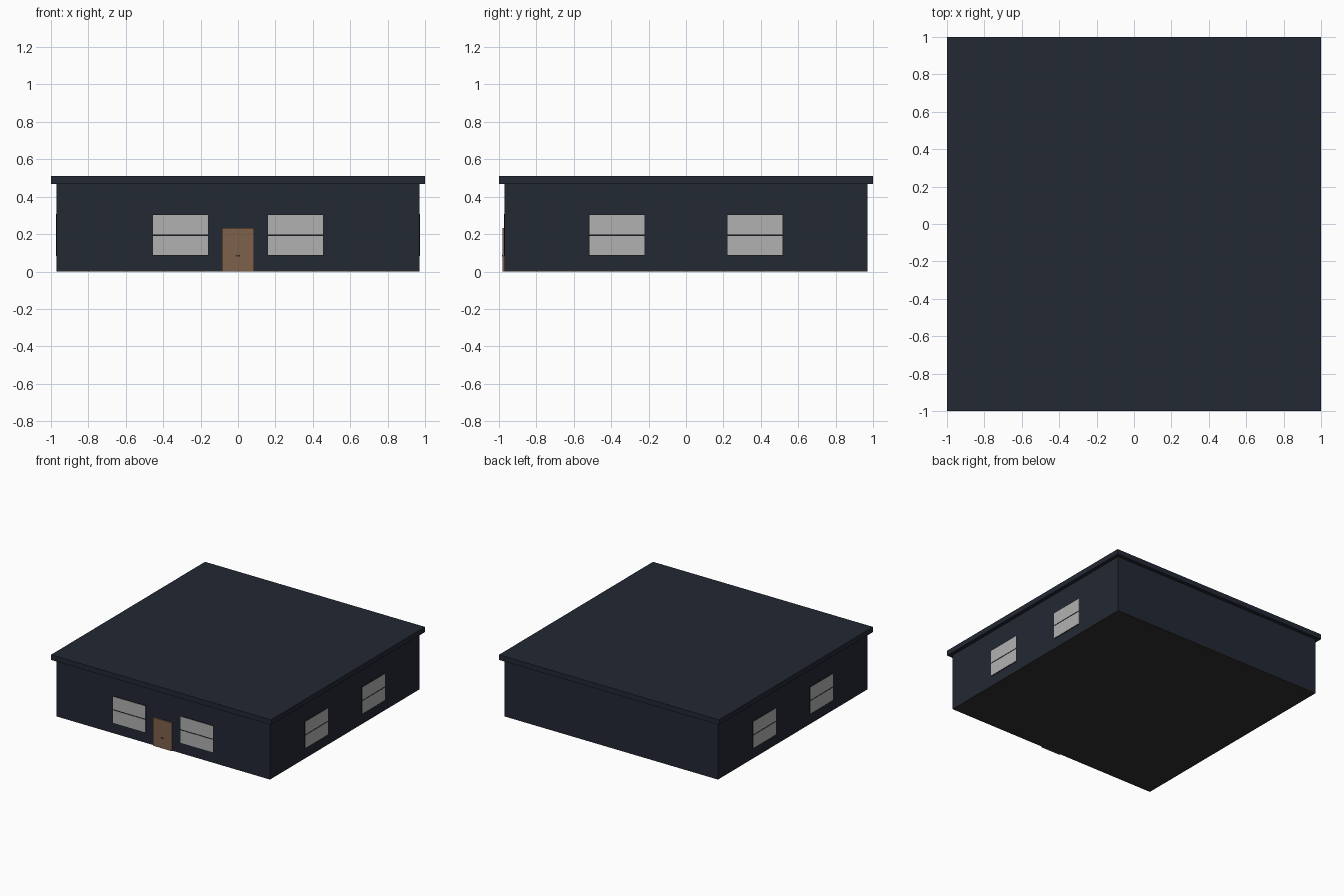
import bpy
from math import pi
from mathutils import Matrix

if "Cube" in bpy.data.objects:
    bpy.data.objects.remove(bpy.data.objects["Cube"])


def material(name, rgb):
    m = bpy.data.materials.new(name)
    m.diffuse_color = (*rgb, 1)
    m.use_nodes = True
    m.node_tree.nodes["Principled BSDF"].inputs["Base Color"].default_value = m.diffuse_color
    return m


NAVY = material("navy", (0.016, 0.021, 0.033))
DARK = material("dark_frame", (0.01, 0.01, 0.012))
GLASS = material("pale_glass", (0.44, 0.44, 0.44))
WOOD = material("wood", (0.21, 0.12, 0.07))
FLOOR = material("floor_grey", (0.03, 0.029, 0.029))

WALL = 0.97


def box(name, x, y, z, mat, turn=0.0):
    """Box from (min, max) ranges, optionally turned about the z axis."""
    bpy.ops.mesh.primitive_cube_add(size=1)
    ob = bpy.context.object
    ob.name = name
    size = [r[1] - r[0] for r in (x, y, z)]
    mid = [(r[0] + r[1]) / 2 for r in (x, y, z)]
    ob.data.transform(Matrix.Rotation(turn, 4, "Z") @ Matrix.Translation(mid)
                      @ Matrix.Diagonal((*size, 1)))
    ob.data.materials.append(mat)
    return ob


def window(name, cx, turn):
    """Two-by-two panes over a thin dark frame, laid out on the front wall."""
    box(name + "_frame", (cx - 0.15, cx + 0.15), (-WALL - 0.002, -WALL + 0.01),
        (0.083, 0.307), DARK, turn)
    for row, z in (("lower", (0.087, 0.191)), ("upper", (0.199, 0.303))):
        for side, x in (("left", (cx - 0.147, cx)), ("right", (cx, cx + 0.147))):
            box(f"{name}_{row}_{side}_pane", x, (-WALL - 0.004, -WALL), z, GLASS, turn)


# Floor, walls and flat overhanging roof
box("floor", (-WALL, WALL), (-WALL, WALL), (0, 0.005), FLOOR)
box("walls", (-WALL, WALL), (-WALL, WALL), (0.005, 0.47), NAVY)
box("roof", (-1, 1), (-1, 1), (0.468, 0.51), NAVY)

# Windows on the front, right and left walls
for wall, turn, offset in (("front", 0, 0.308), ("right", pi / 2, 0.37), ("left", -pi / 2, 0.37)):
    window(wall + "_window_a", -offset, turn)
    window(wall + "_window_b", offset, turn)

# Double door with small handles
for side, s in (("left", -1), ("right", 1)):
    box(f"door_{side}_leaf", tuple(sorted((s * 0.0005, s * 0.086))),
        (-WALL - 0.01, -WALL + 0.005), (0, 0.232), WOOD)
    box(f"door_{side}_handle", tuple(sorted((s * 0.003, s * 0.011))),
        (-WALL - 0.015, -WALL - 0.009), (0.081, 0.087), DARK)
